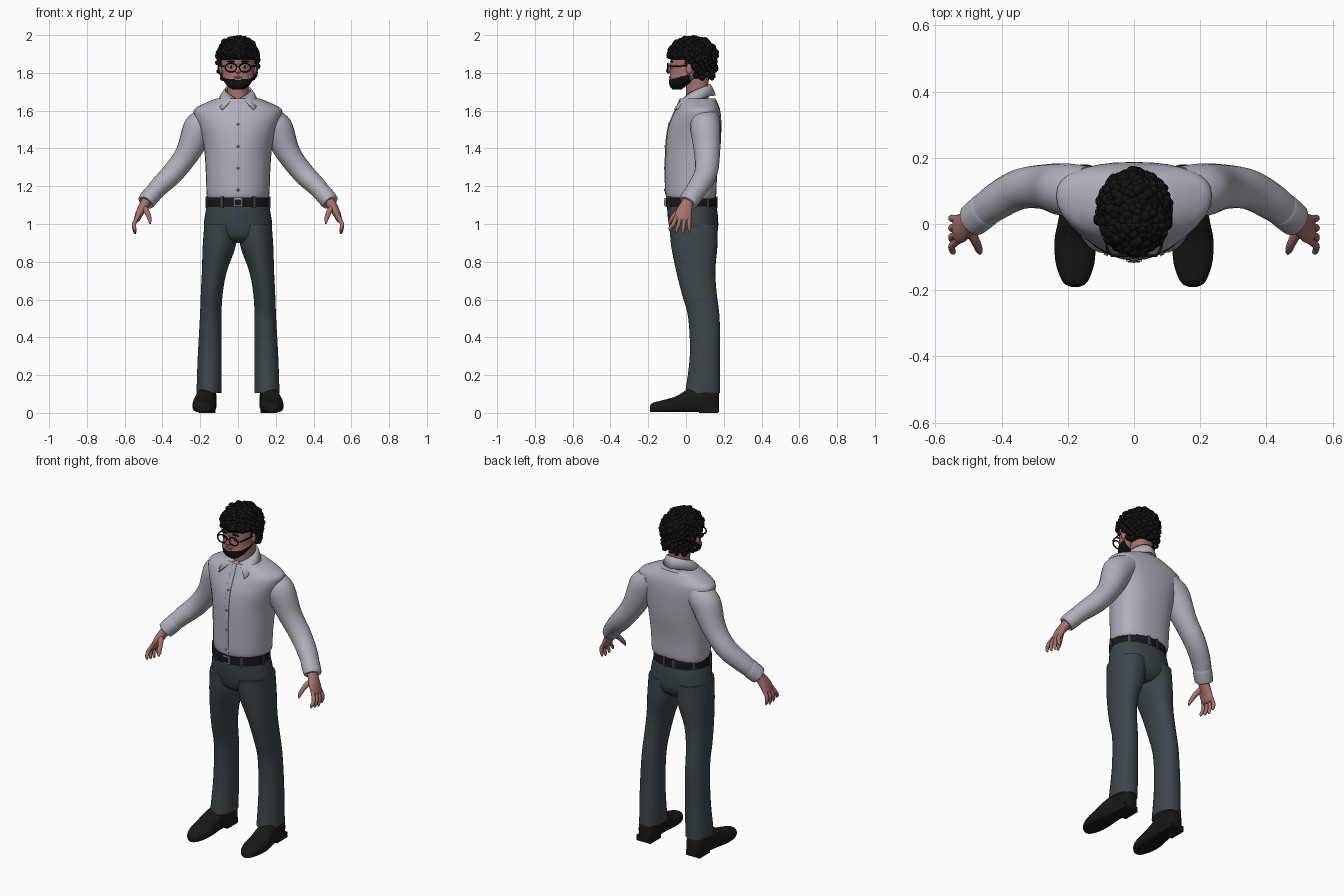
import bpy, bmesh, math, random
from mathutils import Vector, Matrix

random.seed(4)
if "Cube" in bpy.data.objects:
    bpy.data.objects.remove(bpy.data.objects["Cube"], do_unlink=True)


def material(name, r, g, b):
    m = bpy.data.materials.new(name)
    m.use_nodes = True
    m.diffuse_color = (r, g, b, 1)
    m.node_tree.nodes["Principled BSDF"].inputs["Base Color"].default_value = (r, g, b, 1)
    return m


skin = material("skin", .38, .17, .155)
lips = material("lips", .27, .1, .095)
shirt = material("shirt_cloth", .44, .43, .5)
seam = material("shirt_trim", .25, .24, .29)
trouser = material("trouser_cloth", .044, .06, .068)
black = material("black_hair", .006, .006, .006)
leather = material("black_leather", .009, .009, .009)
metal = material("buckle_metal", .4, .4, .42)
white = material("eye_white", .6, .58, .56)


def finish(name, bm, mat, mirror=False, thick=0):
    bmesh.ops.recalc_face_normals(bm, faces=bm.faces)
    mesh = bpy.data.meshes.new(name)
    bm.to_mesh(mesh)
    bm.free()
    ob = bpy.data.objects.new(name, mesh)
    bpy.context.collection.objects.link(ob)
    mesh.materials.append(mat)
    if thick:
        ob.modifiers.new("thickness", "SOLIDIFY").thickness = thick
    if mirror:
        ob.modifiers.new("mirror", "MIRROR").use_clip = False
    bpy.ops.object.select_all(action="DESELECT")
    ob.select_set(True)
    bpy.context.view_layer.objects.active = ob
    bpy.ops.object.shade_smooth_by_angle(angle=math.radians(50))
    return ob


def ring(center, u, front, back, n=32, pf=1.0, pb=0.8):
    """Closed section with different front and back halves."""
    pts = []
    for i in range(n):
        a = math.tau * i / n
        c, s = math.cos(a), math.sin(a)
        p, v = (pb, back) if s > 0 else (pf, front)
        pts.append(Vector(center) + u * math.copysign(abs(c) ** p, c) + v * abs(s) ** p)
    return pts


def loft(name, rings, mat, mirror=False, steps=5):
    """Skin a smooth surface through the sections and cap the ends."""
    rows, last = [], len(rings) - 1
    for i in range(last):
        four = [rings[max(0, min(last, i + k))] for k in (-1, 0, 1, 2)]
        for s in range(steps + (i == last - 1)):
            t = s / steps
            rows.append([b + (c - a) * (t / 2) + (a * 2 - b * 5 + c * 4 - d) * (t * t / 2)
                         + (b * 3 - a - c * 3 + d) * (t ** 3 / 2) for a, b, c, d in zip(*four)])
    bm = bmesh.new()
    vs = [[bm.verts.new(p) for p in row] for row in rows]
    n = len(vs[0])
    for lo, hi in zip(vs, vs[1:]):
        for j in range(n):
            bm.faces.new((lo[j], lo[(j + 1) % n], hi[(j + 1) % n], hi[j]))
    bm.faces.new(vs[0])
    bm.faces.new(vs[-1])
    return finish(name, bm, mat, mirror)


def stack(name, rows, mat, mid=0.5, mirror=False, steps=5, **shape):
    """Rows of height, centre x, half width, front y, back y."""
    rings = []
    for z, cx, w, yf, yb in rows:
        ym = yf + (yb - yf) * mid
        rings.append(ring((cx, ym, z), Vector((w, 0, 0)), Vector((0, yf - ym, 0)),
                          Vector((0, yb - ym, 0)), **shape))
    return loft(name, rings, mat, mirror, steps)


def tube(name, rows, mat, mirror=True, n=20):
    """Rows of path point, radius across, radius along y."""
    pts, rings = [Vector(r[0]) for r in rows], []
    for i, (p, ru, rv) in enumerate(rows):
        t = (pts[min(i + 1, len(pts) - 1)] - pts[max(i - 1, 0)]).normalized()
        v = Vector((0, 1, 0))
        v = (v - t * v.dot(t)).normalized()
        rings.append(ring(p, t.cross(v) * ru, v * -rv, v * rv, n=n, pb=1))
    return loft(name, rings, mat, mirror)


def solid(name, loc, size, mat, mirror=False, box=False, turn=0):
    bm = bmesh.new()
    mtx = Matrix.LocRotScale(Vector(loc), Matrix.Rotation(turn, 3, "Z"), Vector(size))
    if box:
        bmesh.ops.create_cube(bm, size=2, matrix=mtx)
    else:
        bmesh.ops.create_uvsphere(bm, u_segments=20, v_segments=12, radius=1, matrix=mtx)
    return finish(name, bm, mat, mirror)


# Shirt body
torso = [(1.13, 0, .155, -.092, .148), (1.155, 0, .166, -.108, .16), (1.26, 0, .17, -.11, .165),
         (1.4, 0, .18, -.108, .182), (1.5, 0, .205, -.097, .187), (1.56, 0, .228, -.077, .186),
         (1.605, 0, .232, -.056, .18), (1.635, 0, .185, -.043, .17), (1.665, 0, .115, -.03, .155)]
stack("shirt_body", torso, shirt, mid=.6)
stack("shirt_placket", [(z, 0, .014, yf - .003, yf + .02) for z, x, w, yf, yb in torso[1:]],
      shirt, pf=.3)


def chest_y(z):
    for a, b in zip(torso, torso[1:]):
        if a[0] <= z <= b[0]:
            return a[3] + (b[3] - a[3]) * (z - a[0]) / (b[0] - a[0])


for i in range(4):
    z = 1.18 + i * .116
    solid("shirt_button", (0, chest_y(z) - .004, z), (.007, .004, .007), seam)

# Folded collar, open at the front
bm = bmesh.new()
cols = []
for i in range(33):
    t = i / 16 - 1
    a, k = math.pi * .95 * t, abs(t)
    top = Vector((.07 * math.sin(a), .058 + .07 * math.cos(a), 1.742 - .075 * k ** 1.5))
    low = Vector((.11 * math.sin(a * .76), .158 - .222 * k ** 1.4, 1.682 - .075 * k * k))
    cols.append([bm.verts.new(p) for p in (top, top.lerp(low, .5) + Vector((0, 0, .008)), low)])
for a, b in zip(cols, cols[1:]):
    for j in range(2):
        bm.faces.new((a[j], b[j], b[j + 1], a[j + 1]))
finish("shirt_collar", bm, shirt, thick=.008)

# Sleeves and cuffs
tube("sleeves", [((.14, .1, 1.565), .07, .075), ((.205, .103, 1.505), .086, .08),
                 ((.27, .112, 1.37), .064, .068), ((.345, .105, 1.27), .058, .061),
                 ((.42, .065, 1.195), .051, .056), ((.475, .022, 1.135), .043, .048)], shirt)
tube("cuffs", [((.444, .046, 1.167), .046, .051), ((.455, .038, 1.156), .049, .054),
               ((.487, .012, 1.118), .046, .051), ((.489, .01, 1.115), .036, .04)], shirt)

# Hands
tube("palms", [((.475, .02, 1.135), .026, .03), ((.497, .003, 1.1), .026, .034),
               ((.52, -.012, 1.06), .021, .044), ((.535, -.016, 1.025), .016, .043),
               ((.538, -.017, 1.012), .008, .034)], skin)
for i in range(4):
    y, tip = .016 - i * .022, .018 - i * .034
    drop = .945 + abs(i - 1.2) * .009
    tube("finger", [((.531, y, 1.04), .011, .011), ((.55, (y + tip) / 2, 1.0), .011, .011),
                    ((.547, tip, drop + .015), .009, .009), ((.544, tip, drop), .004, .004)], skin, n=12)
tube("thumb", [((.5, -.015, 1.09), .017, .018), ((.48, -.05, 1.06), .014, .014),
               ((.468, -.078, 1.025), .011, .011), ((.465, -.09, 1.002), .004, .004)], skin, n=12)

# Trousers
stack("trouser_seat", [(.9, 0, .07, -.03, .12), (.93, 0, .14, -.07, .155), (.98, 0, .179, -.088, .17),
                       (1.05, 0, .174, -.098, .168), (1.105, 0, .163, -.1, .158)], trouser, pb=.9)
stack("trouser_legs", [(.105, .154, .066, -.005, .18), (.3, .15, .063, .02, .18),
                       (.5, .145, .057, .012, .178), (.63, .139, .058, -.022, .163),
                       (.75, .125, .066, -.052, .155), (.88, .1, .087, -.078, .166),
                       (1.0, .089, .089, -.088, .168)], trouser, mirror=True, pb=.9)

# Belt, loops and buckle
stack("belt", [(1.09, 0, .166, -.106, .162), (1.115, 0, .167, -.108, .163),
               (1.14, 0, .165, -.107, .161)], leather, pb=.9, steps=2)
for deg in (-60, -10, 40, 80):
    a = math.radians(deg)
    solid("belt_loop", (.168 * math.cos(a), .027 + .135 * math.sin(a), 1.115), (.005, .007, .03),
          trouser, True, True, a)
solid("belt_buckle", (0, -.109, 1.115), (.024, .005, .022), metal, box=True)
solid("buckle_gap", (0, -.112, 1.115), (.018, .004, .016), leather, box=True)

# Shoes
shoe = []
for y, w, top in [(-.19, .012, .035), (-.175, .037, .05), (-.12, .058, .064), (-.05, .062, .085),
                  (.01, .055, .12), (.08, .05, .135), (.15, .047, .135), (.174, .03, .11)]:
    up = Vector((0, 0, top / 2))
    x = .178 - max(0, y + .03) * .1
    shoe.append(ring((x, y, top / 2 + .004), Vector((w, 0, 0)), -up, up, pf=.5, pb=.9))
loft("shoes", shoe, leather, mirror=True)
solid("shoe_heels", (.164, .12, .016), (.046, .05, .016), leather, True, True)


# Head, with scalp and jaw beard coloured by region
def is_hair(p, lift=0):
    z = p.z - lift
    return z > 1.87 or (p.y > -.005 and z > 1.835) or (p.y > .045 and z > 1.755)


def is_beard(p):
    return p.y < .02 and p.z < 1.763 + .28 * (p.y + .085)


head = stack("head", [(1.715, 0, .028, -.07, -.025), (1.735, 0, .056, -.084, .0),
                      (1.765, 0, .075, -.086, .05), (1.8, 0, .084, -.085, .1),
                      (1.85, 0, .09, -.082, .125), (1.9, 0, .092, -.08, .135),
                      (1.95, 0, .073, -.058, .115), (1.975, 0, .035, -.01, .075)],
             skin, steps=8, n=64)
head.data.materials.append(black)
fuzz = set()
for f in head.data.polygons:
    if is_beard(f.center):
        fuzz.update(f.vertices)
    f.material_index = int(is_hair(f.center) or is_beard(f.center))
for i in fuzz:
    v = head.data.vertices[i]
    v.co += v.normal * .004
stack("neck", [(1.6, 0, .062, -.005, .125), (1.68, 0, .056, .0, .118), (1.78, 0, .058, .0, .12)], skin)

# Face
tube("nose", [((0, -.082, 1.85), .006, .006), ((0, -.09, 1.828), .009, .01),
              ((0, -.092, 1.808), .015, .013), ((0, -.086, 1.798), .008, .006)], skin, mirror=False)
solid("lips", (0, -.085, 1.777), (.024, .005, .006), lips)
solid("ears", (.09, .018, 1.822), (.011, .018, .028), skin, True)
solid("eyes", (.036, -.074, 1.832), (.016, .008, .008), white, True)
solid("pupils", (.036, -.081, 1.832), (.006, .003, .006), black, True)
solid("eyebrows", (.037, -.077, 1.86), (.024, .008, .005), black, True)

# Glasses: round rims, bridge and temples
rim = []
for i in range(28):
    a = math.tau * i / 28
    out = Vector((math.cos(a), 0, math.sin(a)))
    mid = Vector((.037, -.096, 1.828)) + Vector((out.x * .03, 0, out.z * .023))
    rim.append(ring(mid, out * .0038, Vector((0, -.004, 0)), Vector((0, .004, 0)), n=8, pb=1))
loft("glasses_rims", rim + rim[:1], black, mirror=True, steps=1)
solid("glasses_bridge", (0, -.097, 1.834), (.009, .003, .003), black, box=True)
tube("glasses_temples", [((.066, -.096, 1.834), .004, .004), ((.082, -.07, 1.835), .004, .004),
                         ((.094, .02, 1.838), .004, .004)], black, n=8)

# Curly hair
solid("hair_mass", (0, .06, 1.86), (.098, .1, .112), black)
bm = bmesh.new()
count = 420
for i in range(count):
    h = 1 - 2 * (i + .5) / count
    a, r = i * 2.39996, math.sqrt(1 - h * h)
    p = Vector((.102 * r * math.cos(a), .035 + .12 * r * math.sin(a),
                1.88 + h * (.103 if h > 0 else .2)))
    if is_hair(p, .015):
        size = [random.uniform(.012, .021) for k in range(3)]
        spin = Matrix.Rotation(random.uniform(0, 3), 3, Vector((random.random(), 1, random.random())))
        p += Vector([random.uniform(-.005, .005) for k in range(3)])
        bmesh.ops.create_icosphere(bm, subdivisions=2, radius=1,
                                   matrix=Matrix.LocRotScale(p, spin, Vector(size)))
finish("hair_curls", bm, black)
